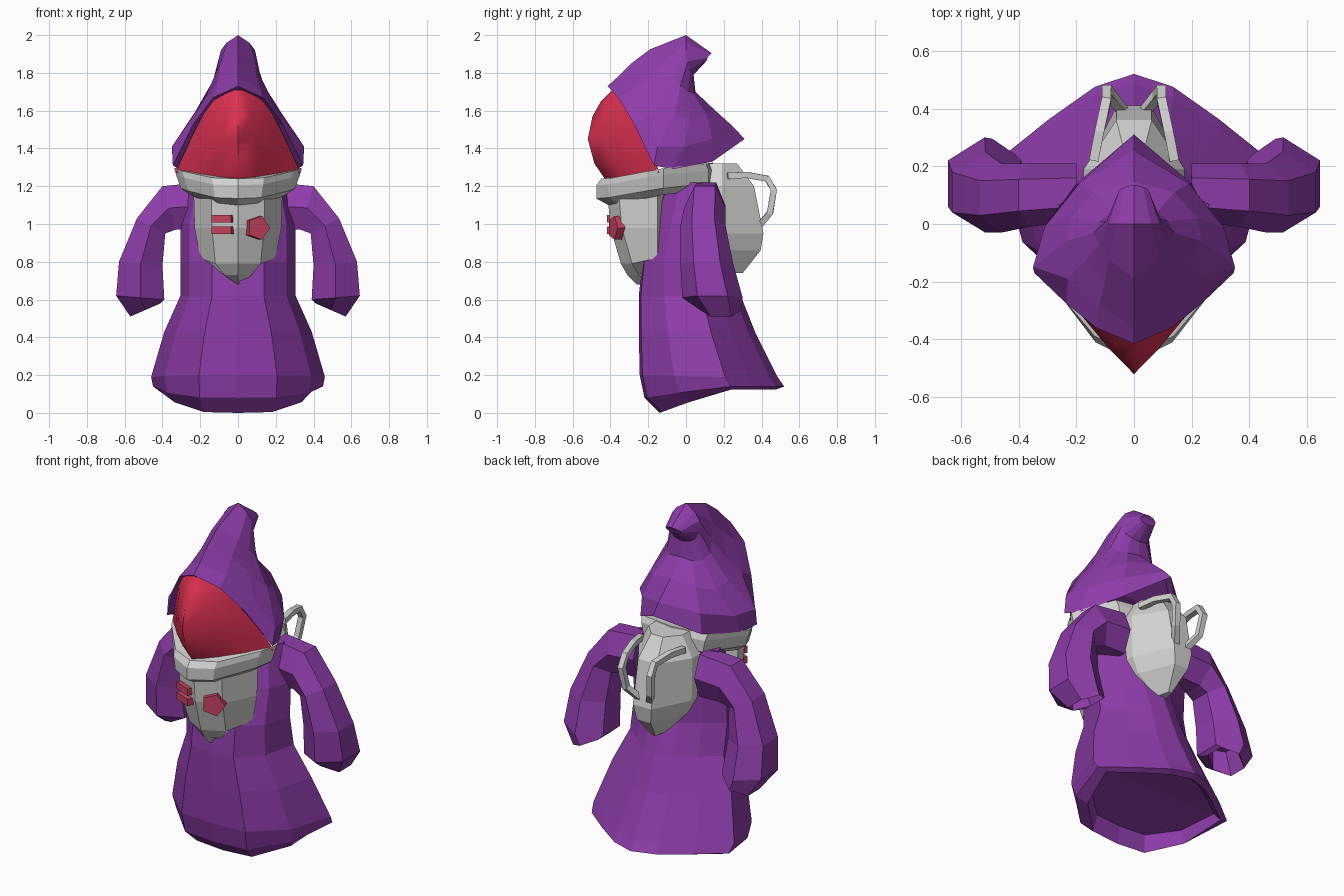
import bpy, bmesh, math
from mathutils import Vector

if "Cube" in bpy.data.objects:
    bpy.data.objects.remove(bpy.data.objects["Cube"])


def material(name, rgb):
    m = bpy.data.materials.new(name)
    m.diffuse_color = (*rgb, 1)
    m.use_nodes = True
    m.node_tree.nodes["Principled BSDF"].inputs["Base Color"].default_value = m.diffuse_color
    return m


PURPLE = material("purple cloth", (0.27, 0.046, 0.40))
GREY = material("light grey metal", (0.66, 0.66, 0.65))
RED = material("red glass", (0.72, 0.03, 0.085))
PINK = material("pinkish red buttons", (0.58, 0.055, 0.12))


def finish(name, bm, mat):
    bmesh.ops.recalc_face_normals(bm, faces=bm.faces)
    me = bpy.data.meshes.new(name)
    bm.to_mesh(me)
    bm.free()
    me.materials.append(mat)
    ob = bpy.data.objects.new(name, me)
    bpy.context.collection.objects.link(ob)
    return ob


def sym(half):
    """Half ring from front centre to back centre -> closed mirrored ring."""
    return half + [(-x, y, z) for x, y, z in half[-2:0:-1]]


def loft(name, rings, mat):
    """Skin closed rings and close both ends with strips across the ring."""
    bm = bmesh.new()
    vs = [[bm.verts.new(p) for p in r] for r in rings]
    n = len(vs[0])
    for a, b in zip(vs, vs[1:]):
        for i in range(n):
            j = (i + 1) % n
            bm.faces.new((a[i], a[j], b[j], b[i]))
    for r in (vs[0], vs[-1]):
        for i in range(n // 2):
            quad = [r[i], r[i + 1], r[(n - i - 1) % n], r[(n - i) % n]]
            bm.faces.new(list(dict.fromkeys(quad)))
    return finish(name, bm, mat)


# Robe: flared skirt with a tilted hem and a hollow underside
PLAN = [(0, 0), (.45, .02), (.84, .25), (1, .62), (.65, .79), (.3, .94), (0, 1)]


def robe_ring(zf, zb, w, yf, yb):
    return sym([(w * u, yf + (yb - yf) * t, zf + (zb - zf) * min(1, t * 1.8))
                for u, t in PLAN])


loft("robe", [robe_ring(*r) for r in (
    (1.22, 1.22, .26, -.10, .17), (1.0, 1.0, .305, -.17, .20),
    (.80, .80, .305, -.23, .22), (.62, .62, .305, -.25, .29),
    (.43, .43, .39, -.25, .365), (.20, .19, .46, -.245, .485),
    (.08, .14, .45, -.22, .52), (0, .125, .40, -.14, .48),
    (.10, .16, .37, -.12, .44))], PURPLE)

# Chest plate: keel-shaped, tapering to a point
loft("chest_plate", [sym([(0, yf, z), (.6 * w, yf + .06, z), (w, -.15, z + lift), (0, -.10, z + lift)])
     for z, w, yf, lift in ((1.15, .235, -.415, 0), (.98, .23, -.40, 0), (.79, .20, -.345, .03),
                            (.73, .12, -.31, .08), (.68, .02, -.26, .12))], GREY)

# Collar: tilted ring under the visor and hood
COLLAR = [(0, -.475, 0), (.14, -.41, .005), (.30, -.21, .04), (.345, -.12, .055), (.22, .12, .08), (0, .16, .085)]
loft("collar", [sym([(x * sx, -.1 + (y + .1) * sy, z + lift) for x, y, lift in COLLAR])
     for sx, sy, z in ((.74, .83, 1.10), (.88, 1, 1.135), (.95, 1, 1.205), (.98, .93, 1.24))], GREY)

# Visor: smooth glass with a central ridge; rows of (z, centre y, edge x, edge y, edge z)
bm = bmesh.new()
rows = []
for z, yc, xe, ye, ze in ((1.24, -.43, .33, -.14, 1.27), (1.32, -.485, .305, -.16, 1.33),
                          (1.45, -.52, .25, -.22, 1.45), (1.57, -.495, .195, -.28, 1.56),
                          (1.65, -.45, .14, -.32, 1.65), (1.71, -.39, .06, -.36, 1.71)):
    half = []
    for t in (0, .33, .67, 1):
        bulge = .025 * math.sin(math.pi * t) * min(1, xe / .3)
        half.append((xe * t + bulge * .3, yc + (ye - yc) * t - bulge * .5, z + (ze - z) * t))
    full = [(-x, y, zz) for x, y, zz in half[:0:-1]] + half
    rows.append([bm.verts.new(p) for p in full])
for a, b in zip(rows, rows[1:]):
    for i in range(len(a) - 1):
        bm.faces.new((a[i], a[i + 1], b[i + 1], b[i]))
visor = finish("visor", bm, RED)
bpy.context.view_layer.objects.active = visor
visor.select_set(True)
bpy.ops.object.shade_smooth_by_angle(angle=math.radians(80))

# Hood: rings from the face opening up to the curled tip
HOOD = [
    [(0, -.415, 1.73), (.13, -.36, 1.67), (.235, -.275, 1.53), (.345, -.17, 1.31),
     (.31, -.07, 1.29), (.20, .14, 1.33), (0, .31, 1.45)],
    [(0, -.36, 1.78), (.12, -.28, 1.71), (.23, -.19, 1.58), (.35, -.15, 1.41),
     (.31, -.01, 1.41), (.19, .14, 1.45), (0, .255, 1.51)],
    [(0, -.29, 1.85), (.10, -.20, 1.78), (.17, -.13, 1.68), (.235, -.06, 1.58),
     (.22, .02, 1.55), (.14, .11, 1.58), (0, .145, 1.61)],
    [(0, -.19, 1.925), (.09, -.12, 1.86), (.12, -.07, 1.78), (.14, -.03, 1.73),
     (.12, .01, 1.70), (.08, .04, 1.69), (0, .05, 1.70)],
    [(0, 0, 2.0), (.06, 0, 1.96), (.09, 0, 1.92), (.095, .01, 1.86),
     (.08, .02, 1.82), (.05, .035, 1.80), (0, .04, 1.79)],
    [(0, .135, 1.905), (.03, .13, 1.90), (.05, .12, 1.89), (.05, .115, 1.88),
     (.04, .11, 1.87), (.02, .11, 1.865), (0, .11, 1.865)]]
lip = [(x * .86, .03 + (y - .03) * .82, 1.5 + (z - 1.5) * .84) for x, y, z in HOOD[0]]
loft("hood", [sym(r) for r in [lip] + HOOD], PURPLE)

# Backpack: narrows toward the back and down to a point
loft("backpack", [sym([(0, yf, z), (w, yf, z), (w, max(yf + .02, .19), z), (.35 * w, yb, z), (0, yb, z)])
     for z, w, yf, yb in ((1.32, .11, .08, .27), (1.20, .175, .08, .36), (.95, .17, .08, .41),
                          (.86, .13, .08, .395), (.74, .03, .2, .30))], GREY)


# Handles: four-sided tubes on the backpack
def tube(name, pts, r, mat):
    pts = [Vector(p) for p in pts]
    rings = []
    for i, p in enumerate(pts):
        d = (pts[min(i + 1, len(pts) - 1)] - pts[max(i - 1, 0)]).normalized()
        side = Vector((1, 0, 0))
        side = (side - d * side.dot(d)).normalized()
        up = d.cross(side)
        rings.append([p + r * (side * math.cos(a) + up * math.sin(a))
                      for a in (math.pi / 4 + k * math.pi / 2 for k in range(4))])
    loft(name, rings, mat)


# Sleeves: (outer x, z), (inner x, z), y centre, y half depth; hollow at the cuff
SLEEVE = (((.20, 1.22), (.20, .97), .11, .10), ((.40, 1.20), (.33, .97), .10, .11),
          ((.535, 1.03), (.385, .95), .09, .12), ((.63, .80), (.40, .78), .11, .14),
          ((.645, .62), (.39, .60), .14, .16), ((.57, .51), (.41, .58), .185, .11),
          ((.55, .66), (.44, .68), .15, .08))
for s, tag in ((1, "left"), (-1, "right")):
    rings = []
    for (xo, zo), (xi, zi), yc, d in SLEEVE:
        ring = []
        for k in range(6):
            a = (k + .5) * math.pi / 3
            t = .5 + .5 * math.cos(a) / .866
            ring.append((s * (xi + (xo - xi) * t), yc + d * math.sin(a), zi + (zo - zi) * t))
        rings.append(ring)
    loft(tag + "_sleeve", rings, PURPLE)
    tube(tag + "_handle", [(s * x, y, z) for x, y, z in (
        (.14, .22, 1.255), (.12, .32, 1.26), (.095, .43, 1.24), (.095, .465, 1.18),
        (.08, .445, 1.06), (.03, .38, .98))], .023, GREY)


# Chest buttons: plates turned to follow the chest faces
def button(name, pts, cx, cz, turn):
    depth = -.41 + abs(cx) * .43
    rings = []
    for dy in (.02, -.022):
        rings.append([(cx + x * math.cos(turn) - dy * math.sin(turn),
                       depth + x * math.sin(turn) + dy * math.cos(turn), cz + z) for x, z in pts])
    bm = bmesh.new()
    a, b = [[bm.verts.new(p) for p in r] for r in rings]
    n = len(a)
    for i in range(n):
        bm.faces.new((a[i], a[(i + 1) % n], b[(i + 1) % n], b[i]))
    bm.faces.new(a)
    bm.faces.new(b)
    finish(name, bm, PINK)


TURN = math.atan(.43)
for i, z in enumerate((1.028, .967)):
    button("bar_button_%d" % (i + 1), [(-.055, -.02), (.055, -.02), (.055, .02), (-.055, .02)], -.08, z, -TURN)
button("five_sided_button", [(.066 * math.cos(k * math.tau / 5), .066 * math.sin(k * math.tau / 5))
                             for k in range(5)], .10, .98, TURN)
